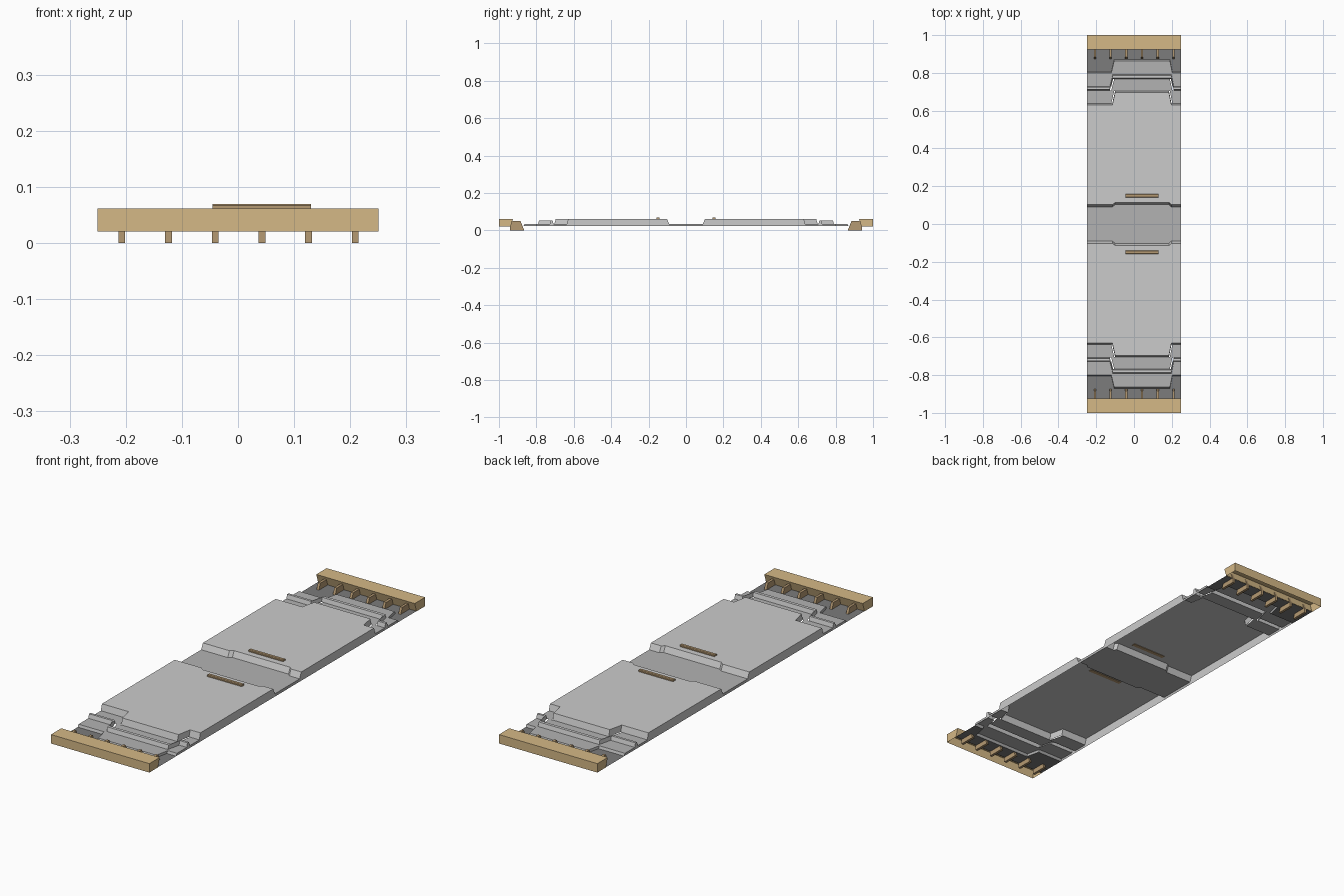
import bpy, bmesh

if "Cube" in bpy.data.objects:
    bpy.data.objects.remove(bpy.data.objects["Cube"])

BASE = 0.022  # underside of the panel skirt


def mat(name, r, g, b):
    m = bpy.data.materials.new(name)
    m.diffuse_color = (r, g, b, 1)
    m.use_nodes = True
    m.node_tree.nodes["Principled BSDF"].inputs["Base Color"].default_value = m.diffuse_color
    return m


LIGHT = mat("light_grey", 0.58, 0.58, 0.58)
MID = mat("mid_grey", 0.45, 0.45, 0.45)
DARK = mat("dark_grey", 0.2, 0.2, 0.2)
GOLD = mat("gold", 0.66, 0.48, 0.24)
BROWN = mat("brown", 0.46, 0.32, 0.17)


def finish(name, bm, material):
    """Make the object and mirror it to the other end."""
    me = bpy.data.meshes.new(name)
    bm.to_mesh(me)
    bm.free()
    me.materials.append(material)
    ob = bpy.data.objects.new(name, me)
    bpy.context.collection.objects.link(ob)
    mod = ob.modifiers.new("mirror_y", 'MIRROR')
    mod.use_axis = (False, True, False)
    mod.merge_threshold = 0.0005
    return ob


def stepped_sheet(name, rows, material, d=0.0):
    """Open sheet; each row is (y at the sides, y at the middle, z)."""
    bm = bmesh.new()
    xs = [-0.25, -0.115 - d, -0.1 - d, 0.185 + d, 0.198 + d, 0.25]
    grid = []
    for yo, ym, z in rows:
        ys = [yo, yo, ym, ym, yo, yo]
        grid.append([bm.verts.new((x, y, z)) for x, y in zip(xs, ys)])
    for a, b in zip(grid, grid[1:]):
        for i in range(5):
            bm.faces.new((a[i], a[i + 1], b[i + 1], b[i]))
        # side skirts down to the base
        for i in (0, 5):
            if max(a[i].co.z, b[i].co.z) - BASE < 0.001:
                continue
            loop = [a[i], b[i]]
            for v in (b[i], a[i]):
                if v.co.z > BASE + 0.001:
                    loop.append(bm.verts.new((v.co.x, v.co.y, BASE)))
            bm.faces.new(loop if i == 0 else loop[::-1])
    return finish(name, bm, material)


def extrude_profile(name, spans, profile, material, open_bottom=False):
    """Extrude a (y, z) profile along x, once per (x0, x1) span."""
    bm = bmesh.new()
    for x0, x1 in spans:
        a = [bm.verts.new((x0, y, z)) for y, z in profile]
        b = [bm.verts.new((x1, y, z)) for y, z in profile]
        faces = [bm.faces.new(a), bm.faces.new(b[::-1])]
        n = len(profile)
        for i in range(n):
            j = (i + 1) % n
            faces.append(bm.faces.new((a[j], a[i], b[i], b[j])))
    bmesh.ops.recalc_face_normals(bm, faces=bm.faces[:])
    if open_bottom:
        down = [f for f in bm.faces if f.normal.z < -0.9]
        bmesh.ops.delete(bm, geom=down, context='FACES_ONLY')
    return finish(name, bm, material)


# Centre trough and the two main plates
stepped_sheet("centre_trough", [(0, 0, .035), (.09, .102, .035)], MID)
stepped_sheet("main_plate", [(.09, .102, .035), (.102, .114, .062),
                             (.63, .696, .062), (.638, .704, .033)], LIGHT)

# Lower end steps with the raised ridge between them
stepped_sheet("inner_step", [(.638, .704, .033), (.708, .767, .033)], MID, 0.005)
stepped_sheet("ridge", [(.708, .767, .033), (.713, .772, .052),
                        (.724, .786, .052), (.729, .791, .033)], LIGHT, 0.013)
stepped_sheet("outer_step", [(.729, .791, .033), (.80, .864, .033),
                             (.806, .87, BASE)], MID, 0.005)
stepped_sheet("end_floor", [(.806, .87, BASE), (.94, .94, BASE)], DARK, 0.005)

# Hollow end beams
extrude_profile("end_beam", [(-.25, .25)],
                [(.938, .021), (.925, .062), (1, .062), (1, .021)], GOLD, True)

# Row of pegs below each beam
pegs = [(-.207 + .0832 * i - .006, -.207 + .0832 * i + .006) for i in range(6)]
extrude_profile("pegs", pegs,
                [(.942, 0), (.865, 0), (.885, .05), (.929, .05), (.942, .021)], BROWN)

# Handle bars beside the trough
extrude_profile("handle_bar", [(-.045, .13)],
                [(.141, .06), (.141, .067), (.144, .07), (.156, .07), (.159, .067), (.159, .06)],
                BROWN)
